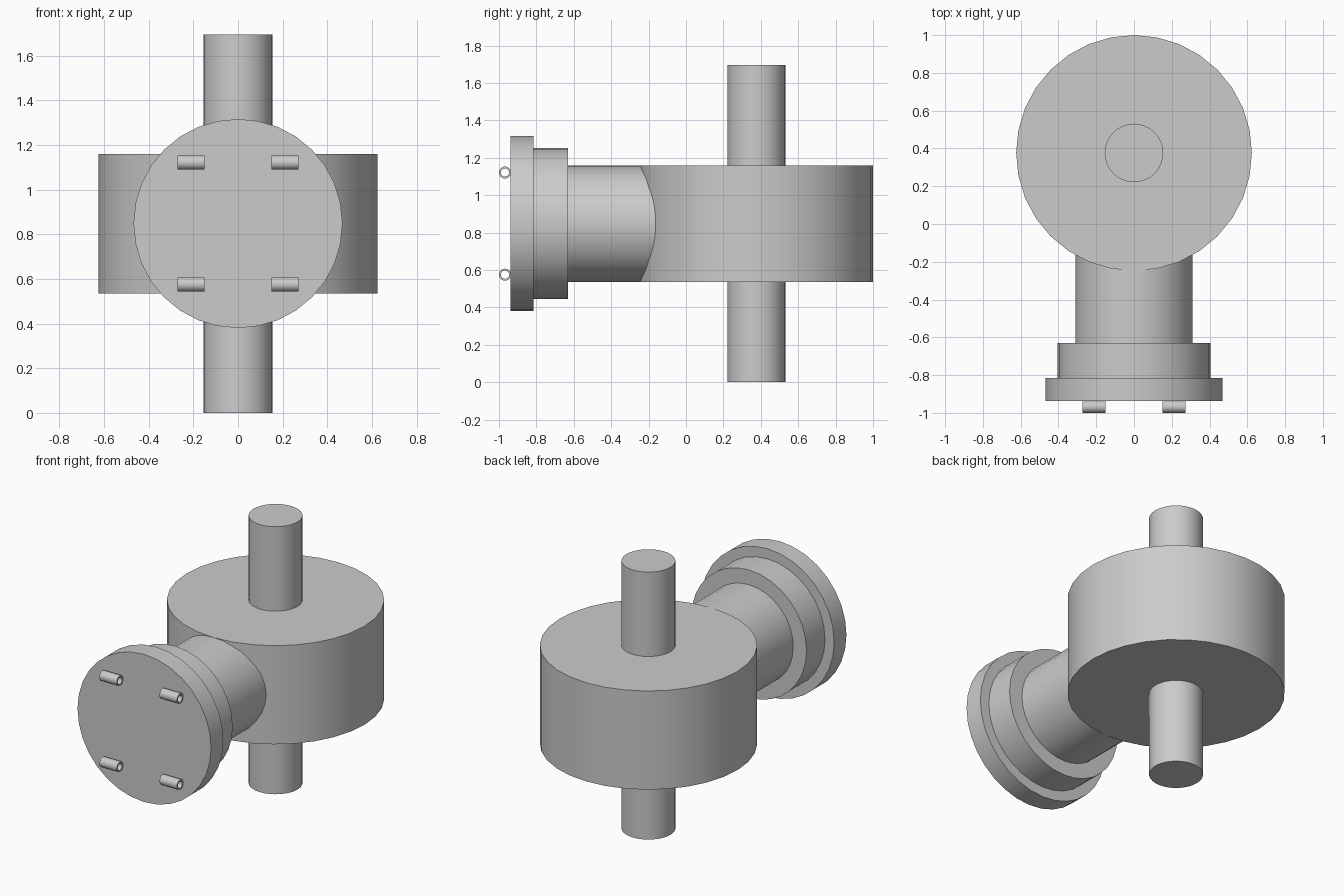
import bpy, bmesh, math
from mathutils import Matrix

cube = bpy.data.objects.get("Cube")
if cube:
    bpy.data.objects.remove(cube, do_unlink=True)

grey = bpy.data.materials.new("plain grey")
grey.use_nodes = True
GREY = (0.6, 0.6, 0.6, 1)
grey.diffuse_color = GREY
grey.node_tree.nodes["Principled BSDF"].inputs["Base Color"].default_value = GREY

TURN = {
    "X": Matrix.Rotation(math.pi / 2, 4, "Y"),
    "Y": Matrix.Rotation(-math.pi / 2, 4, "X"),
    "Z": Matrix.Identity(4),
}


def lathe(name, profile, axis, origin, sides=32, closed=False):
    """Spin (radius, distance) points around an axis through origin."""
    bm = bmesh.new()
    verts = [bm.verts.new((r, 0, d)) for r, d in profile]
    pairs = list(zip(verts, verts[1:]))
    if closed:
        pairs.append((verts[-1], verts[0]))
    edges = [bm.edges.new(p) for p in pairs]
    bmesh.ops.spin(bm, geom=verts + edges, cent=(0, 0, 0), axis=(0, 0, 1),
                   angle=math.tau, steps=sides, use_merge=False)
    bmesh.ops.remove_doubles(bm, verts=bm.verts, dist=0.0001)
    bmesh.ops.recalc_face_normals(bm, faces=bm.faces)
    bmesh.ops.transform(bm, matrix=Matrix.Translation(origin) @ TURN[axis], verts=bm.verts)
    mesh = bpy.data.meshes.new(name)
    bm.to_mesh(mesh)
    bm.free()
    mesh.materials.append(grey)
    obj = bpy.data.objects.new(name, mesh)
    bpy.context.collection.objects.link(obj)
    bpy.ops.object.select_all(action="DESELECT")
    obj.select_set(True)
    bpy.context.view_layer.objects.active = obj
    bpy.ops.object.shade_smooth_by_angle(angle=math.radians(30))
    return obj


def cylinder(name, radius, start, end, axis, origin):
    return lathe(name, [(0, start), (radius, start), (radius, end), (0, end)], axis, origin)


DRUM_Y, MID_Z = 0.376, 0.848

# Upright drum with the shaft above and below it
drum_centre = (0, DRUM_Y, 0)
cylinder("drum", 0.624, 0.535, 1.16, "Z", drum_centre)
cylinder("upper_shaft", 0.155, 1.16, 1.695, "Z", drum_centre)
cylinder("lower_shaft", 0.155, 0, 0.535, "Z", drum_centre)

# Forward neck, collar and flange
neck_line = (0, 0, MID_Z)
cylinder("neck", 0.311, -0.63, 0.1, "Y", neck_line)
cylinder("collar", 0.404, -0.815, -0.63, "Y", neck_line)
cylinder("flange", 0.468, -0.938, -0.815, "Y", neck_line)

# Four small hollow tubes lying across the flange face
OUTER, BORE, HALF = 0.032, 0.022, 0.061
ring = [(BORE, -HALF), (OUTER, -HALF), (OUTER, HALF), (BORE, HALF)]
for side, x in (("left", 0.211), ("right", -0.211)):
    for level, z in (("upper", 1.121), ("lower", 0.575)):
        lathe(f"{level}_{side}_tube", ring, "X", (x, -0.968, z), closed=True)
